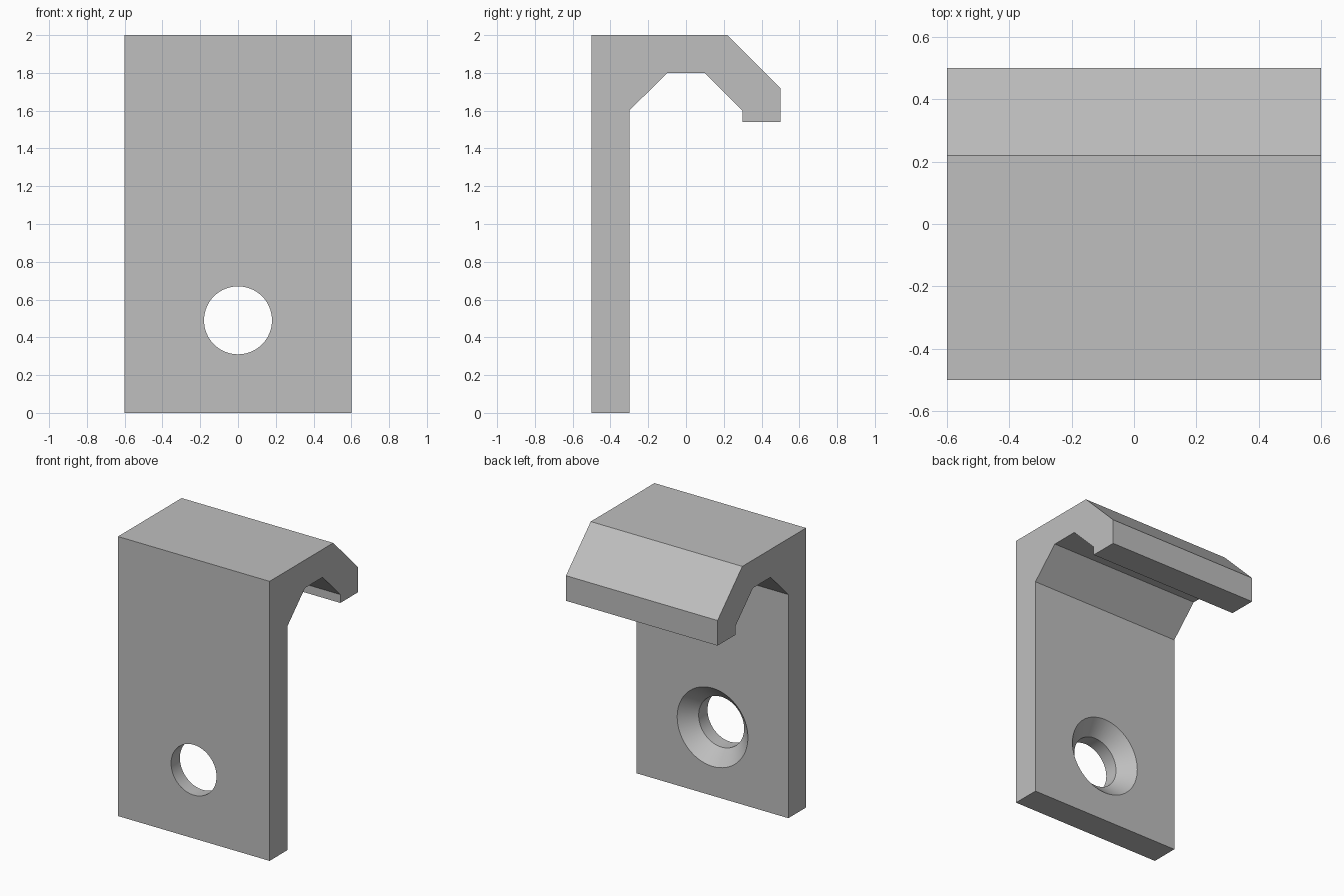
import bpy
import bmesh
from math import cos, sin, tau, radians

cube = bpy.data.objects.get("Cube")
if cube:
    bpy.data.objects.remove(cube, do_unlink=True)

grey = bpy.data.materials.new("plain_grey")
grey.use_nodes = True
colour = (0.52, 0.52, 0.52, 1)
grey.diffuse_color = colour
grey.node_tree.nodes["Principled BSDF"].inputs["Base Color"].default_value = colour


def loft(name, rings):
    """Closed solid joining rings of points, capped at both ends."""
    bm = bmesh.new()
    loops = [[bm.verts.new(p) for p in ring] for ring in rings]
    for a, b in zip(loops, loops[1:]):
        for i in range(len(a)):
            j = (i + 1) % len(a)
            bm.faces.new((a[i], a[j], b[j], b[i]))
    bm.faces.new(loops[0])
    bm.faces.new(loops[-1])
    bmesh.ops.recalc_face_normals(bm, faces=bm.faces)
    mesh = bpy.data.meshes.new(name)
    bm.to_mesh(mesh)
    bm.free()
    mesh.materials.append(grey)
    obj = bpy.data.objects.new(name, mesh)
    bpy.context.collection.objects.link(obj)
    return obj


# Hooked bracket: side profile (y, z) extruded across the width
half_width = 0.6
profile = [(-0.5, 0), (-0.3, 0), (-0.3, 1.6), (-0.1, 1.8), (0.1, 1.8),
           (0.3, 1.6), (0.3, 1.54), (0.5, 1.54), (0.5, 1.72),
           (0.22, 2), (-0.5, 2)]
bracket = loft("hook_bracket", [[(x, y, z) for y, z in profile]
                                for x in (-half_width, half_width)])

# Countersunk screw hole: straight bore, then a cone opening to the back
SIDES = 64
hole_z = 0.49
bore, sink = 0.18, 0.28


def ring(y, r):
    return [(r * cos(tau * i / SIDES), y, hole_z + r * sin(tau * i / SIDES))
            for i in range(SIDES)]


cutter = loft("screw_hole_cutter", [ring(-0.6, bore), ring(-0.4, bore),
                                    ring(-0.3, sink), ring(-0.2, sink)])
cutter.hide_render = True

cut = bracket.modifiers.new("screw_hole", 'BOOLEAN')
cut.operation = 'DIFFERENCE'
cut.solver = 'EXACT'
cut.object = cutter
bpy.ops.object.select_all(action='DESELECT')
bpy.context.view_layer.objects.active = bracket
bracket.select_set(True)
bpy.ops.object.modifier_apply(modifier=cut.name)
bpy.data.objects.remove(cutter, do_unlink=True)

bpy.ops.object.shade_smooth_by_angle(angle=radians(30))
